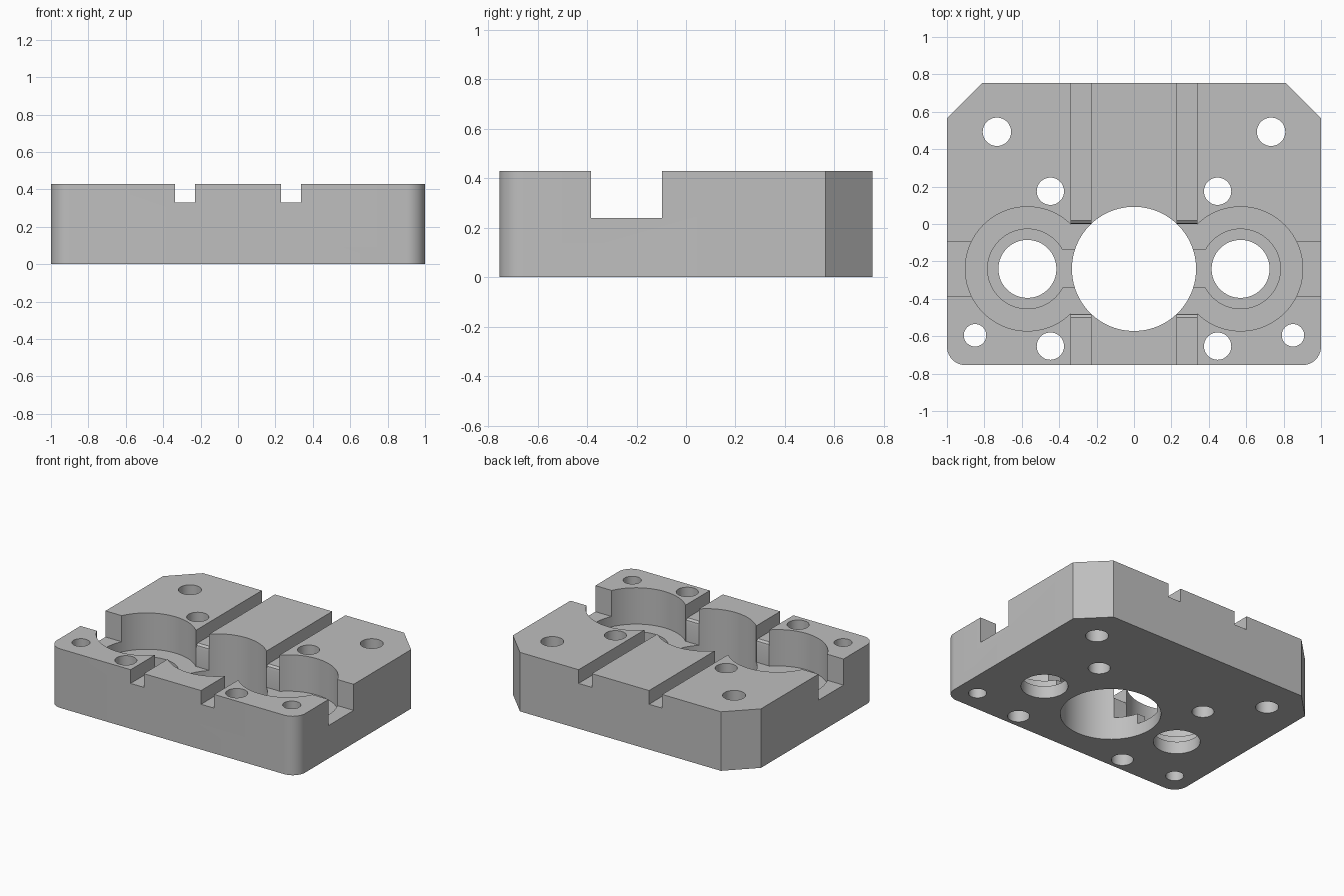
import bpy, bmesh
from math import cos, sin, pi, radians
from mathutils import Vector

cube = bpy.data.objects.get("Cube")
if cube:
    bpy.data.objects.remove(cube, do_unlink=True)

HEIGHT, TOP = 0.43, 0.6
CHANNEL_Z, POCKET_Z, BORE_Z, SLOT_Z = 0.24, 0.165, 0.09, 0.33
MID_Y = -0.24

metal = bpy.data.materials.new("light grey metal")
metal.use_nodes = True
GREY = (0.52, 0.52, 0.52, 1)
metal.diffuse_color = GREY
metal.node_tree.nodes["Principled BSDF"].inputs["Base Color"].default_value = GREY


def prism(name, points, offset):
    """Closed solid from a 3D outline swept along an offset."""
    bm = bmesh.new()
    face = bm.faces.new([bm.verts.new(p) for p in points])
    swept = bmesh.ops.extrude_face_region(bm, geom=[face])["geom"]
    verts = [g for g in swept if isinstance(g, bmesh.types.BMVert)]
    bmesh.ops.translate(bm, verts=verts, vec=Vector(offset))
    bmesh.ops.recalc_face_normals(bm, faces=bm.faces)
    mesh = bpy.data.meshes.new(name)
    bm.to_mesh(mesh)
    bm.free()
    obj = bpy.data.objects.new(name, mesh)
    bpy.context.collection.objects.link(obj)
    return obj


def arc(x, y, r, start, end, steps):
    angles = [radians(start + (end - start) * i / steps) for i in range(steps + 1)]
    return [(x + r * cos(a), y + r * sin(a)) for a in angles]


def cylinder(name, x, y, r, z=-0.1, steps=64):
    ring = arc(x, y, r, 0, 360, steps)[:-1]
    return prism(name, [(px, py, z) for px, py in ring], (0, 0, TOP - z))


def box(name, x0, x1, y0, y1, z):
    pts = [(x0, y0, z), (x1, y0, z), (x1, y1, z), (x0, y1, z)]
    return prism(name, pts, (0, 0, TOP - z))


# Plate with rounded front corners and chamfered back corners
outline = (arc(-0.9, -0.655, 0.1, 180, 270, 10) + arc(0.9, -0.655, 0.1, 270, 360, 10)
           + [(1, 0.565), (0.81, 0.755), (-0.81, 0.755), (-1, 0.565)])
block = prism("machined_block", [(x, y, 0) for x, y in outline], (0, 0, HEIGHT))
block.data.materials.append(metal)

# Cross channel and central through bore
cutters = [box("cross_channel", -1.2, 1.2, -0.385, -0.097, CHANNEL_Z),
           cylinder("centre_bore", 0, MID_Y, 0.332, steps=96)]

for s in (-1, 1):
    # Round side pocket, counterbore, through hole and link to the centre
    cutters.append(cylinder("side_pocket", s * 0.57, MID_Y, 0.332, POCKET_Z, 96))
    cutters.append(cylinder("counterbore", s * 0.57, MID_Y, 0.213, BORE_Z))
    cutters.append(cylinder("side_hole", s * 0.57, MID_Y, 0.155))
    lo, hi = sorted((s * 0.1, s * 0.5))
    cutters.append(box("link_channel", lo, hi, MID_Y - 0.1, MID_Y + 0.1, BORE_Z))

    # Long slot, front to back
    lo, hi = sorted((s * 0.231, s * 0.337))
    cutters.append(box("long_slot", lo, hi, -1, 1, SLOT_Z))

    # Gap through the wall between bore and pocket, eased at the slot floor
    half = [(0.24, POCKET_Z), (0.24, 0.3), (0.244, 0.318), (0.262, SLOT_Z + 0.002),
            (0.262, TOP)]
    profile = ([(MID_Y + y, z) for y, z in half]
               + [(MID_Y - y, z) for y, z in reversed(half)])
    cutters.append(prism("slot_gap", [(lo, y, z) for y, z in profile], (hi - lo, 0, 0)))

    # Bolt holes
    for x, y, r in ((0.733, 0.493, 0.076), (0.447, 0.175, 0.073),
                    (0.447, -0.653, 0.073), (0.85, -0.595, 0.06)):
        cutters.append(cylinder("bolt_hole", s * x, y, r, steps=48))

# Cut everything out of the plate
for cutter in cutters:
    cutter.hide_render = True
    mod = block.modifiers.new(cutter.name, "BOOLEAN")
    mod.operation = "DIFFERENCE"
    mod.solver = "EXACT"
    mod.object = cutter

graph = bpy.context.evaluated_depsgraph_get()
result = bpy.data.meshes.new_from_object(block.evaluated_get(graph))
block.modifiers.clear()
block.data = result
for cutter in cutters:
    bpy.data.objects.remove(cutter, do_unlink=True)

# One colour all over, smooth round walls
result.materials.clear()
result.materials.append(metal)
for poly in result.polygons:
    poly.material_index = 0
bpy.ops.object.select_all(action="DESELECT")
block.select_set(True)
bpy.context.view_layer.objects.active = block
bpy.ops.object.shade_smooth_by_angle(angle=radians(25))
